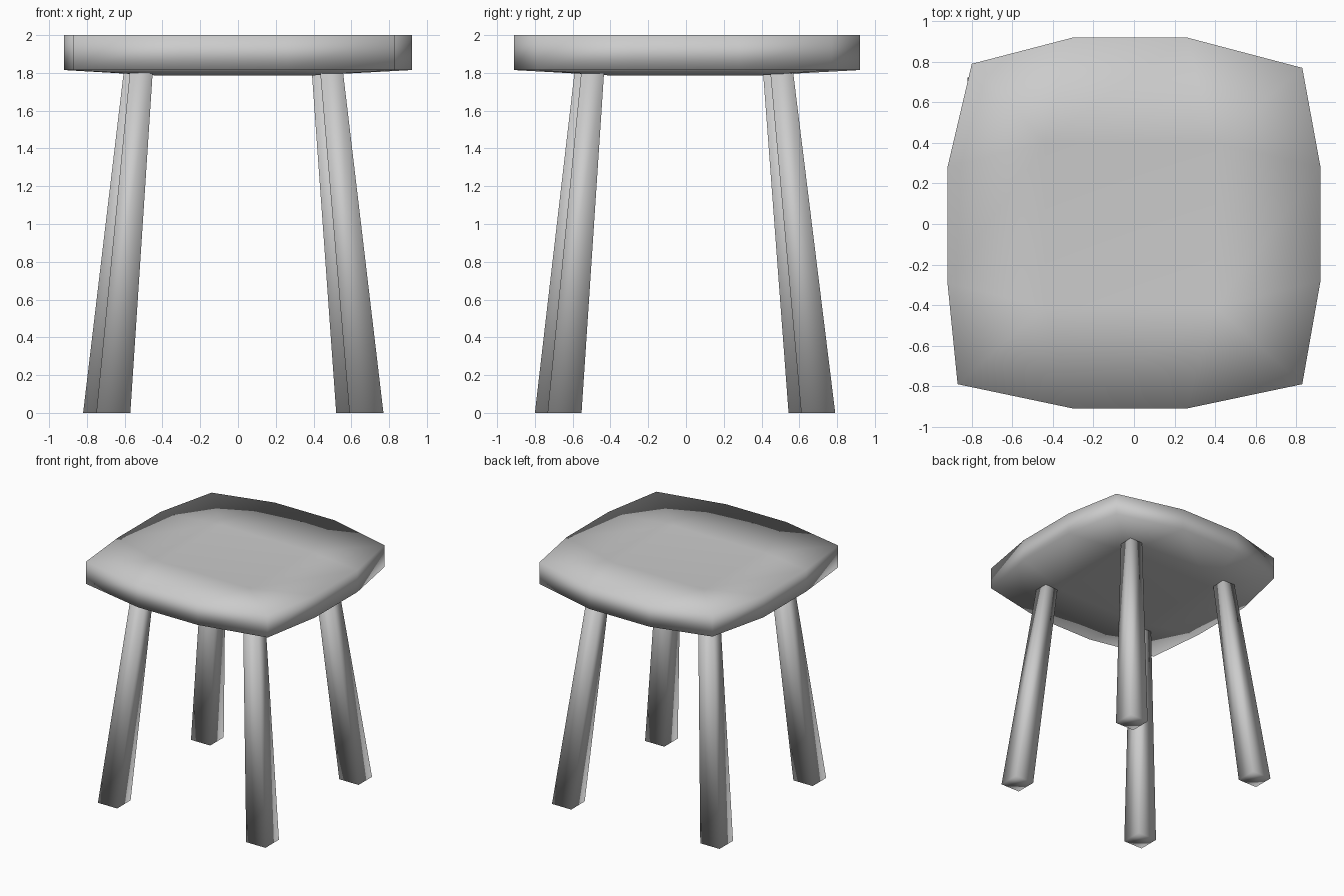
import bpy
import bmesh

cube = bpy.data.objects.get("Cube")
if cube:
    bpy.data.objects.remove(cube, do_unlink=True)

# One plain grey for the whole stool
grey = bpy.data.materials.new("plain_grey")
grey.use_nodes = True
grey.diffuse_color = (0.6, 0.6, 0.6, 1)
grey.node_tree.nodes["Principled BSDF"].inputs["Base Color"].default_value = (0.6, 0.6, 0.6, 1)


def add_object(name, bm):
    bmesh.ops.recalc_face_normals(bm, faces=bm.faces)
    for face in bm.faces:
        face.smooth = True
    mesh = bpy.data.meshes.new(name)
    bm.to_mesh(mesh)
    bm.free()
    mesh.materials.append(grey)
    obj = bpy.data.objects.new(name, mesh)
    bpy.context.collection.objects.link(obj)
    return obj


# Seat: a 3 x 3 patch with a bowed outline, slightly sunk in the middle
ROWS = [
    [(-0.87, -0.79), (-0.30, -0.91), (0.26, -0.91), (0.83, -0.79)],
    [(-0.92, -0.29), (-0.44, -0.41), (0.40, -0.41), (0.92, -0.28)],
    [(-0.92, 0.28), (-0.44, 0.40), (0.40, 0.40), (0.92, 0.28)],
    [(-0.80, 0.79), (-0.30, 0.92), (0.26, 0.92), (0.83, 0.77)],
]
RIM_TOP, RIM_BOTTOM, SINK = 2.0, 1.815, 0.028


def seat():
    bm = bmesh.new()
    layers = []
    for z in (RIM_BOTTOM, RIM_TOP):
        layer = []
        for j, row in enumerate(ROWS):
            layer.append([bm.verts.new((x, y, z - SINK * (i in (1, 2) and j in (1, 2))))
                          for i, (x, y) in enumerate(row)])
        for j in range(3):
            for i in range(3):
                bm.faces.new((layer[j][i], layer[j][i + 1],
                              layer[j + 1][i + 1], layer[j + 1][i]))
        # Fold each corner along the line from its tip to the middle
        for j, inner_j in ((0, 1), (3, 2)):
            for i, inner_i in ((0, 1), (3, 2)):
                bmesh.ops.connect_verts(bm, verts=[layer[j][i], layer[inner_j][inner_i]])
        layers.append(layer)
    # Side wall around the outline
    ring = ([(0, i) for i in range(3)] + [(j, 3) for j in range(3)]
            + [(3, i) for i in (3, 2, 1)] + [(j, 0) for j in (3, 2, 1)])
    low, high = layers
    for (a, b), (c, d) in zip(ring, ring[1:] + ring[:1]):
        bm.faces.new((low[a][b], low[c][d], high[c][d], high[a][b]))
    return add_object("seat", bm)


# Legs: square, splayed and tapering upward
CORNERS = ((-1, -1), (1, -1), (1, 1), (-1, 1))


def leg(name, foot, head):
    bm = bmesh.new()
    rings = []
    for (x, y), z, half in ((foot, 0, 0.09), (head, 1.83, 0.06)):
        rings.append([bm.verts.new((x + half * u, y + half * v, z)) for u, v in CORNERS])
        bm.faces.new(rings[-1])
    for k in range(4):
        n = (k + 1) % 4
        bm.faces.new((rings[0][k], rings[0][n], rings[1][n], rings[1][k]))
    return add_object(name, bm)


seat()
leg("front_right_leg", (-0.66, -0.71), (-0.51, -0.527))
leg("front_left_leg", (0.68, -0.643), (0.493, -0.492))
leg("back_right_leg", (-0.73, 0.633), (-0.542, 0.466))
leg("back_left_leg", (0.61, 0.70), (0.449, 0.504))
